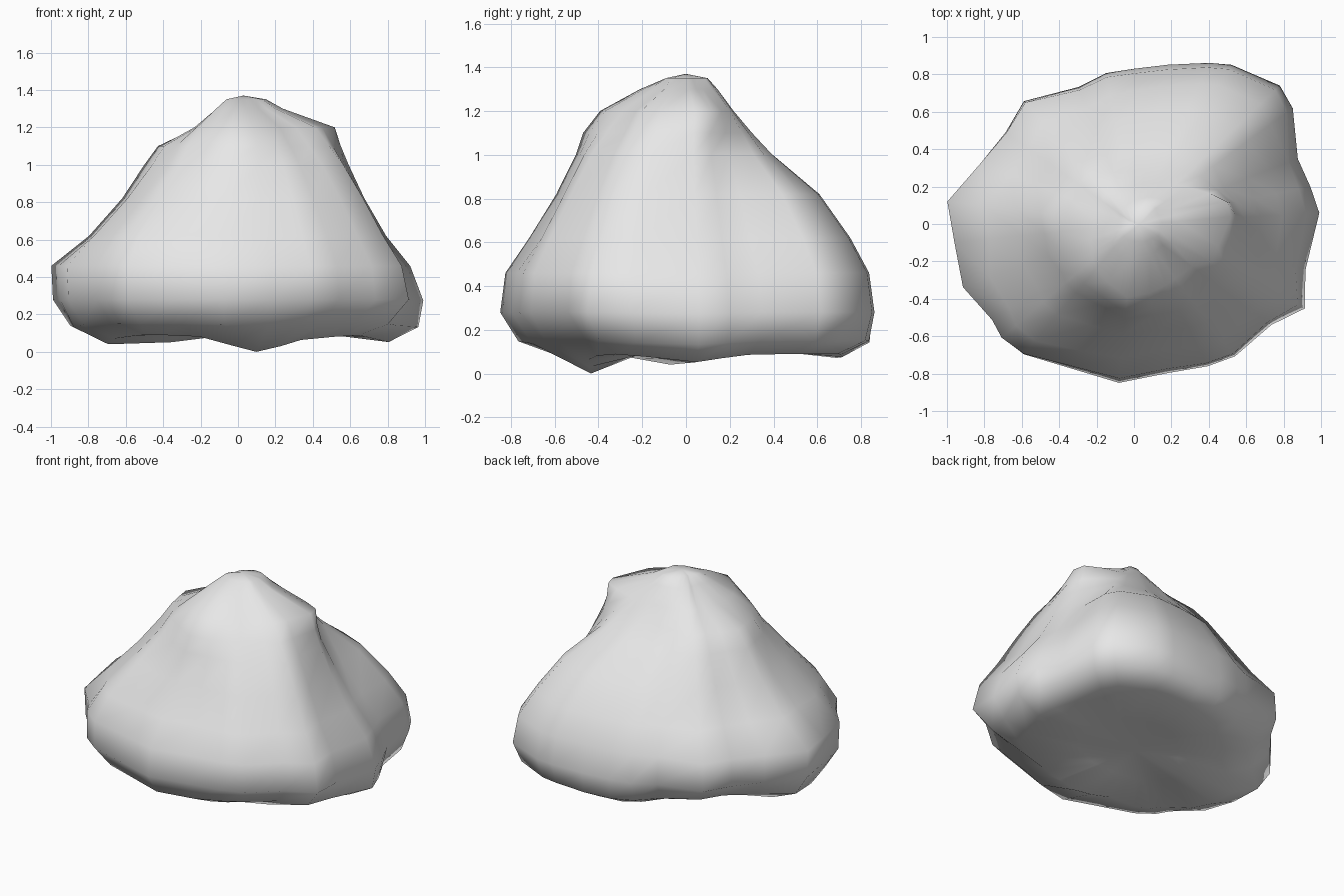
import bpy, bmesh, math
from mathutils import Vector

cube = bpy.data.objects.get("Cube")
if cube:
    bpy.data.objects.remove(cube, do_unlink=True)

# Widest plan outline in hundredths, counter-clockwise from +x
outline = [
    (100, 6), (95, 20), (88, 35), (85, 62), (78, 74), (52, 85), (40, 86), (18, 85),
    (0, 83), (-15, 81), (-30, 74), (-60, 67), (-70, 50), (-83, 33), (-100, 12), (-96, -10),
    (-92, -34), (-77, -52), (-72, -62), (-60, -71), (-34, -78), (-8, -85), (18, -80),
    (40, -77), (55, -72), (75, -55), (93, -46), (93, -25),
]

# Height, then the share of the outline reached in eight directions from +x
layers = [
    (9, [80, 80, 83, 62, 72, 68, 54, 62]),
    (15, [96, 95, 98, 79, 91, 87, 90, 81]),
    (28, [99, 100, 100, 98, 99, 98, 100, 98]),
    (46, [92, 97, 97, 97, 100, 98, 97, 96]),
    (62, [80, 87, 86, 81, 80, 88, 84, 86]),
    (82, [70, 71, 70, 65, 62, 68, 70, 73]),
    (100, [60, 48, 46, 51, 50, 51, 60, 60]),
    (110, [55, 38, 34, 41, 43, 44, 56, 50]),
    (120, [50, 28, 25, 25, 22, 32, 47, 40]),
    (130, [24, 18, 15, 11, 9, 17, 25, 20]),
    (135, [15, 13, 8, 4, 4, 9, 11, 13]),
]


def around(values, turn):
    """Smooth closed interpolation, with turn running from 0 to 1."""
    n = len(values)
    p = turn * n
    i, f = int(p), p - int(p)
    a, b, c, d = (values[(i + k) % n] for k in (-1, 0, 1, 2))
    return b + f / 2 * (c - a + f * (2 * a - 5 * b + 4 * c - d + f * (3 * (b - c) + d - a)))


def ring(bm, height, shares, scale=1):
    verts = []
    for x, y in outline:
        turn = math.atan2(y, x) % math.tau / math.tau
        share = scale * around(shares, turn) / 100
        verts.append(bm.verts.new(Vector((x * share, y * share, height)) / 100))
    return verts


def cap(bm, loop, z):
    center = sum((v.co for v in loop), Vector()) / len(loop)
    tip = bm.verts.new((center.x, center.y, z))
    for v, following in zip(loop, loop[1:] + loop[:1]):
        bm.faces.new((v, following, tip))


def bump(bm, center, reach, push):
    """Move the surface near a point, fading out with distance."""
    for v in bm.verts:
        fade = math.exp(-((v.co - Vector(center)).length / reach) ** 2)
        v.co += Vector(push) * fade


# Boulder body: stacked rings closed at the peak and the underside
bm = bmesh.new()
underside = layers[0][1]
rings = [ring(bm, 11, underside, scale=0.5)]
rings += [ring(bm, height, shares) for height, shares in layers]
for low, high in zip(rings, rings[1:]):
    for i in range(len(outline)):
        j = (i + 1) % len(outline)
        bm.faces.new((low[i], low[j], high[j], high[i]))
cap(bm, rings[0], 0.1)
cap(bm, rings[-1], 1.37)

# Feet under the front, both sides and the back
bump(bm, (0.1, -0.44, 0.09), 0.2, (0, 0, -0.09))
bump(bm, (0.8, 0, 0.09), 0.2, (0, 0, -0.04))
bump(bm, (-0.7, -0.05, 0.09), 0.2, (0, 0, -0.05))
bump(bm, (-0.32, 0.05, 0.1), 0.15, (0, 0, -0.06))
bump(bm, (0.05, 0.7, 0.09), 0.2, (0, 0, -0.02))

# Knob low at the front left corner, hollow and shoulder on the left flank
bump(bm, (0.45, -0.4, 0.08), 0.1, (0.04, -0.07, -0.01))
bump(bm, (0.72, 0.12, 0.78), 0.18, (-0.03, 0, 0))
bump(bm, (0.42, 0.13, 1.2), 0.12, (0.07, 0.03, 0))

bmesh.ops.recalc_face_normals(bm, faces=bm.faces)
mesh = bpy.data.meshes.new("boulder")
bm.to_mesh(mesh)
bm.free()
boulder = bpy.data.objects.new("boulder", mesh)
bpy.context.collection.objects.link(boulder)
mesh.polygons.foreach_set("use_smooth", [True] * len(mesh.polygons))

# Pale grey stone
stone = bpy.data.materials.new("pale_grey_stone")
stone.use_nodes = True
color = (0.8, 0.8, 0.8, 1)
stone.diffuse_color = color
stone.node_tree.nodes["Principled BSDF"].inputs["Base Color"].default_value = color
mesh.materials.append(stone)
